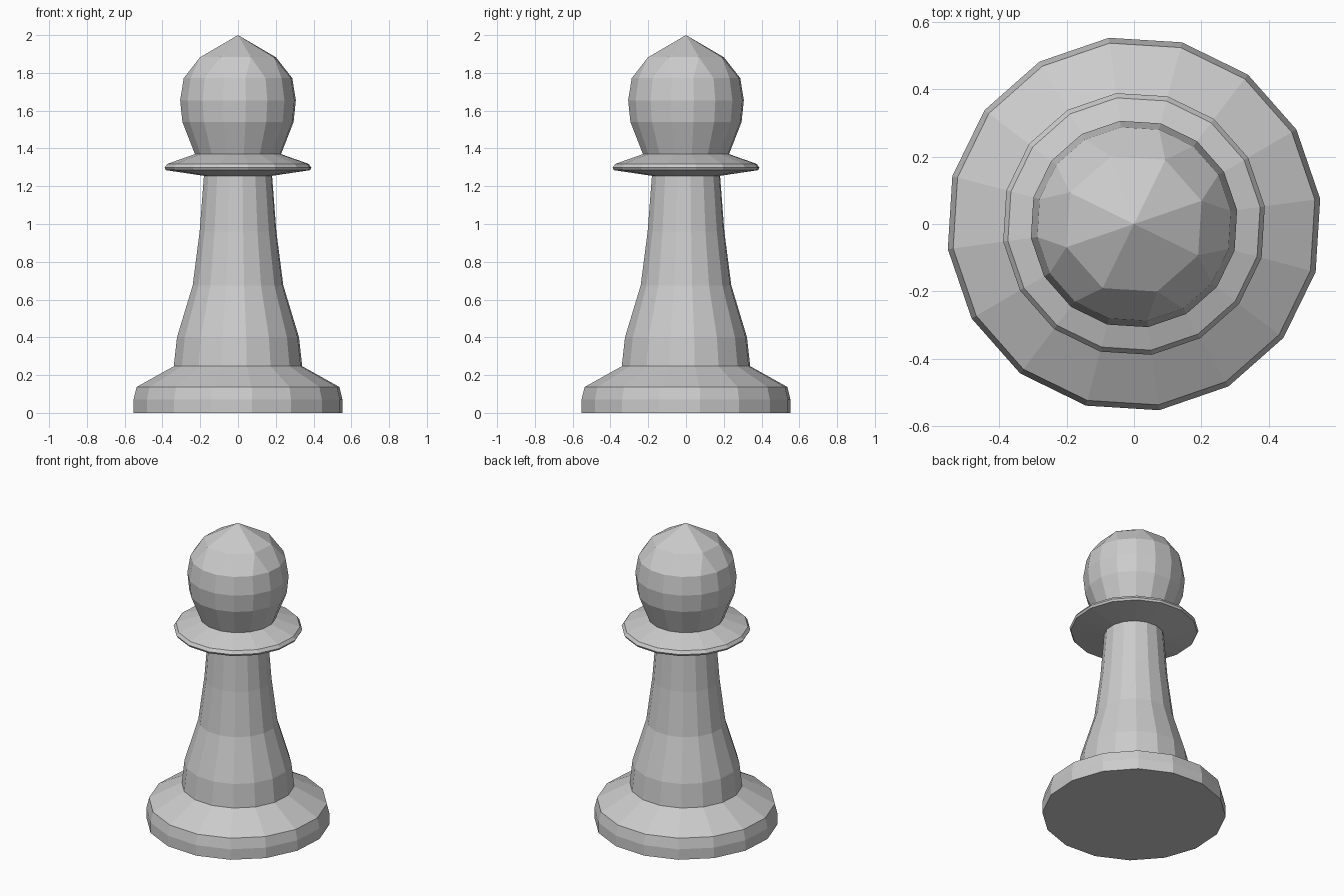
import bpy, bmesh, math

if "Cube" in bpy.data.objects:
    bpy.data.objects.remove(bpy.data.objects["Cube"])

SIDES = 16
TWIST = math.radians(7.7)


def ring(bm, r, z, n=SIDES, offset=TWIST):
    return [bm.verts.new((r * math.cos(offset + 2 * math.pi * i / n),
                          r * math.sin(offset + 2 * math.pi * i / n), z))
            for i in range(n)]


def lathe(bm, profile):
    """Stack of rings joined by quads; returns the first and last ring."""
    rings = [ring(bm, r, z) for r, z in profile]
    for a, b in zip(rings, rings[1:]):
        for i in range(SIDES):
            j = (i + 1) % SIDES
            bm.faces.new((a[i], a[j], b[j], b[i]))
    return rings[0], rings[-1]


def finish(bm, name):
    mesh = bpy.data.meshes.new(name)
    bm.to_mesh(mesh)
    bm.free()
    bpy.context.collection.objects.link(bpy.data.objects.new(name, mesh))


# Base with closed underside
bm = bmesh.new()
bottom, _ = lathe(bm, [(0.558, 0), (0.558, 0.07), (0.542, 0.137), (0.343, 0.247)])
bm.faces.new(bottom[::-1])
finish(bm, "base")

# Flared stem
bm = bmesh.new()
lathe(bm, [(0.343, 0.247), (0.326, 0.40), (0.242, 0.675), (0.205, 0.96), (0.182, 1.255)])
finish(bm, "stem")

# Thin collar disc
bm = bmesh.new()
lathe(bm, [(0.182, 1.255), (0.385, 1.285), (0.392, 1.298), (0.378, 1.318), (0.23, 1.37)])
finish(bm, "collar")

# Head: 16-sided ball closing through an 8-sided ring to a pointed tip
bm = bmesh.new()
_, rim = lathe(bm, [(0.23, 1.37), (0.297, 1.54), (0.309, 1.655), (0.29, 1.772)])
cap = ring(bm, 0.212, 1.883, 8, TWIST + math.pi / SIDES)
tip = bm.verts.new((0, 0, 2))
for i in range(8):
    j = (i + 1) % 8
    bm.faces.new((rim[2 * i], rim[2 * i + 1], cap[i]))
    bm.faces.new((rim[2 * i + 1], rim[2 * j], cap[j], cap[i]))
    bm.faces.new((cap[i], cap[j], tip))
finish(bm, "head")
